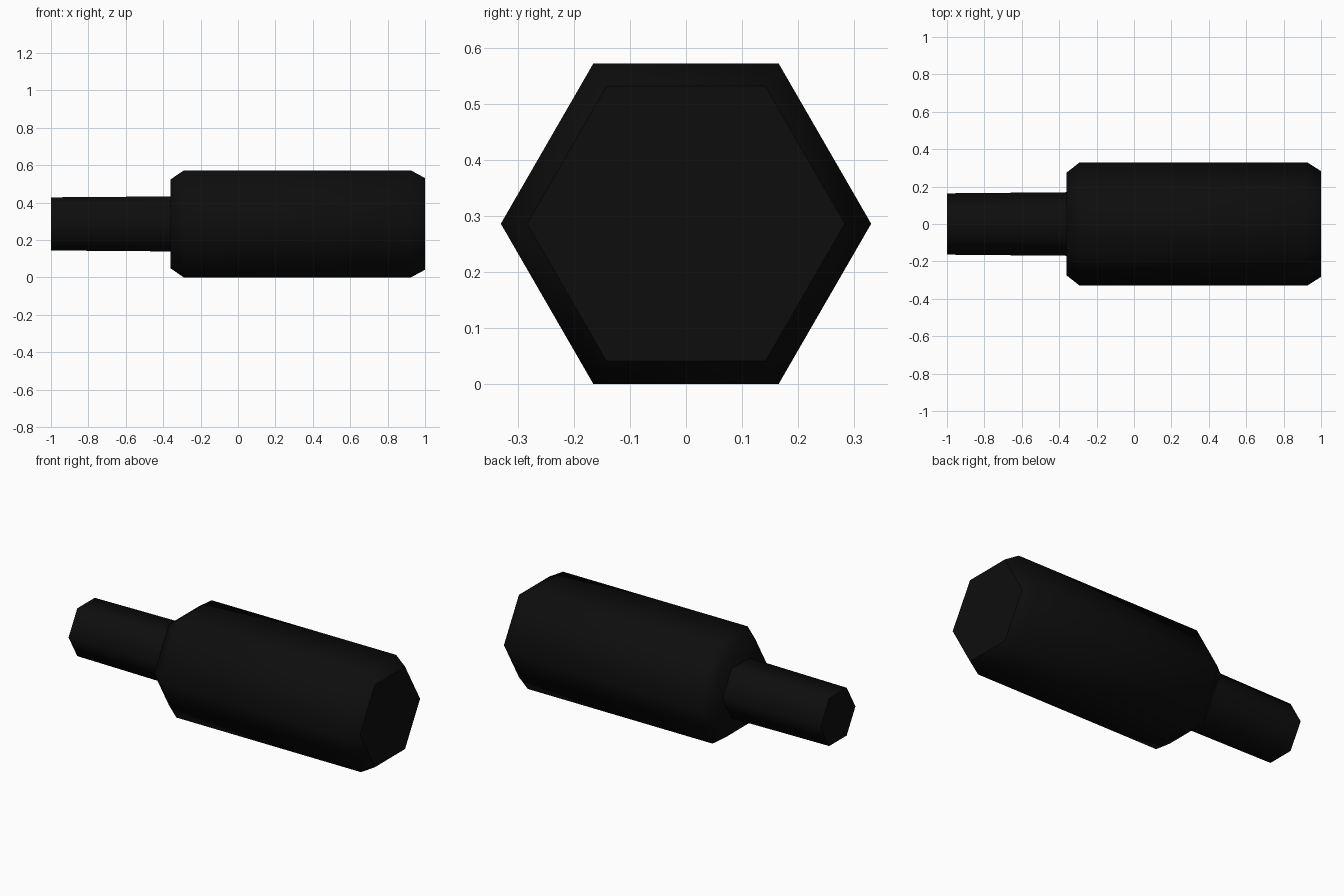
import bpy
import bmesh
from math import cos, sin, pi, radians

if "Cube" in bpy.data.objects:
    bpy.data.objects.remove(bpy.data.objects["Cube"], do_unlink=True)

AXIS_Z = 0.286
SIDES = 6

black = bpy.data.materials.new("matte black")
black.use_nodes = True
colour = (0.004, 0.004, 0.004, 1)
black.diffuse_color = colour
black.node_tree.nodes["Principled BSDF"].inputs["Base Color"].default_value = colour


def hex_bar(name, profile):
    """Closed hexagonal bar along x, lofted through (x, radius) stations."""
    bm = bmesh.new()
    rings = []
    for x, r in profile:
        angles = [2 * pi * k / SIDES for k in range(SIDES)]
        rings.append([bm.verts.new((x, r * cos(a), r * sin(a))) for a in angles])
    for a, b in zip(rings, rings[1:]):
        for k in range(SIDES):
            n = (k + 1) % SIDES
            bm.faces.new((a[k], a[n], b[n], b[k]))
    bm.faces.new(rings[0])
    bm.faces.new(rings[-1])
    bmesh.ops.recalc_face_normals(bm, faces=bm.faces)
    mesh = bpy.data.meshes.new(name)
    bm.to_mesh(mesh)
    bm.free()
    mesh.materials.append(black)
    obj = bpy.data.objects.new(name, mesh)
    obj.location.z = AXIS_Z
    bpy.context.collection.objects.link(obj)

    # Soft sides, crisp end faces
    bpy.ops.object.select_all(action="DESELECT")
    obj.select_set(True)
    bpy.context.view_layer.objects.active = obj
    bpy.ops.object.shade_smooth_by_angle(angle=radians(60.5))
    return obj


# Thick body with chamfered ends
hex_bar("body", [(-0.36, 0.275), (-0.29, 0.33), (0.925, 0.33), (1.0, 0.283)])

# Thin, slightly tapered stem, seated in the body
hex_bar("stem", [(-1.0, 0.164), (-0.34, 0.17)])
